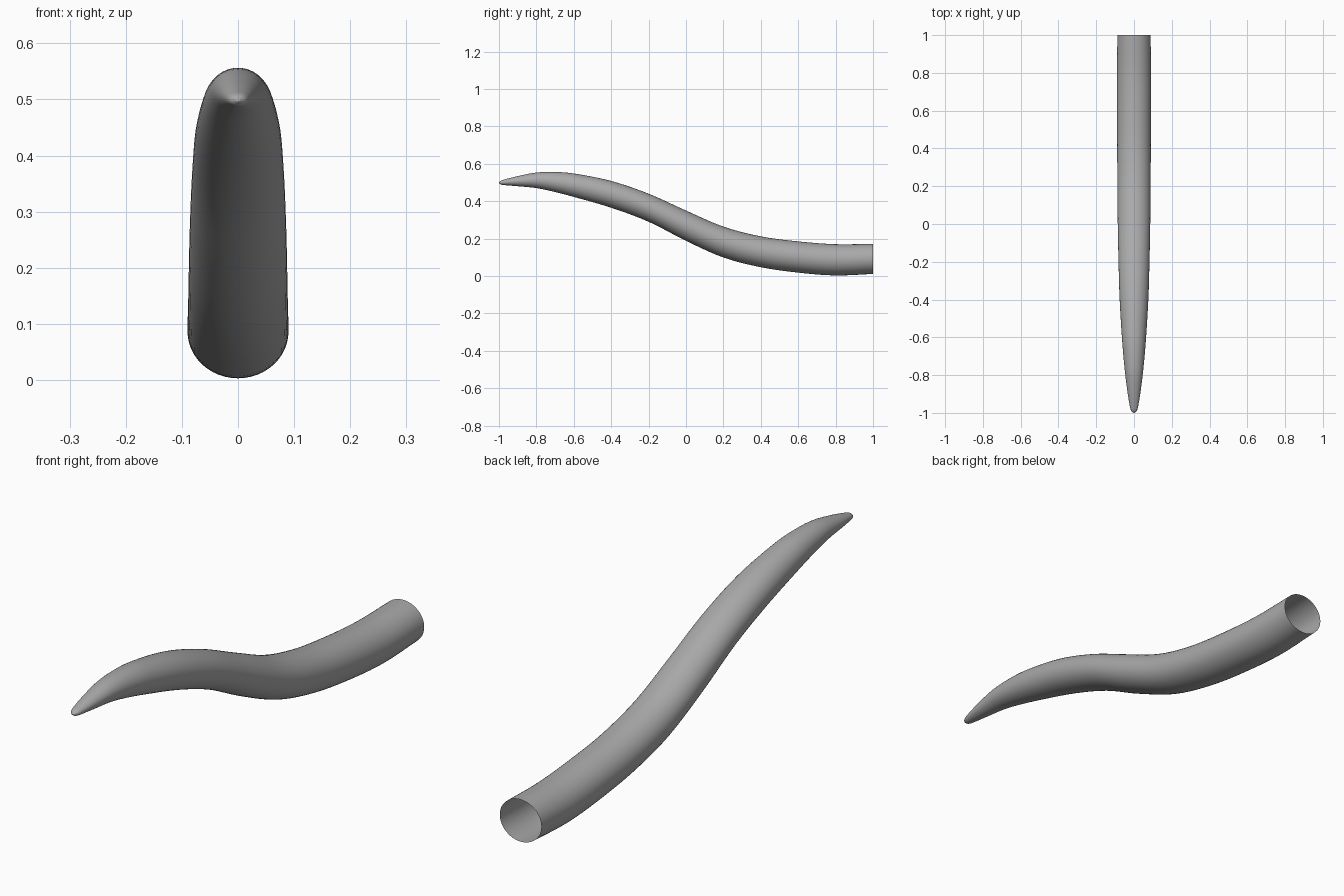
import bpy, bmesh, math

if "Cube" in bpy.data.objects:
    bpy.data.objects.remove(bpy.data.objects["Cube"])

# Stations along the horn: y, top z, bottom z, half width
STATIONS = [
    (-1.00, 0.500, 0.496, 0.003), (-0.99, 0.509, 0.489, 0.014),
    (-0.97, 0.516, 0.486, 0.021), (-0.90, 0.534, 0.480, 0.033),
    (-0.80, 0.553, 0.470, 0.046), (-0.70, 0.556, 0.449, 0.056),
    (-0.60, 0.548, 0.423, 0.064), (-0.40, 0.508, 0.365, 0.076),
    (-0.20, 0.440, 0.290, 0.082), (0.00, 0.350, 0.188, 0.086),
    (0.20, 0.264, 0.099, 0.088), (0.40, 0.212, 0.047, 0.089),
    (0.60, 0.185, 0.018, 0.090), (0.80, 0.170, 0.003, 0.090),
    (1.00, 0.172, 0.011, 0.088),
]
SIDES, STEPS = 48, 5


def slope(i, k):
    a, b = STATIONS[max(i - 1, 0)], STATIONS[min(i + 1, len(STATIONS) - 1)]
    return (b[k] - a[k]) / (b[0] - a[0])


def sample(i, t):
    """Smooth cubic blend between station i and the next."""
    a, b = STATIONS[i], STATIONS[i + 1]
    d = b[0] - a[0]
    out = [a[0] + d * t]
    for k in (1, 2, 3):
        out.append((2*t**3 - 3*t**2 + 1) * a[k] + (t**3 - 2*t**2 + t) * d * slope(i, k)
                   + (3*t**2 - 2*t**3) * b[k] + (t**3 - t**2) * d * slope(i + 1, k))
    return out


sections = [sample(i, s / STEPS) for i in range(len(STATIONS) - 1) for s in range(STEPS)]
sections.append(STATIONS[-1])

# Tapered tube: closed tip, open root
bm = bmesh.new()
rings = []
for y, top, bottom, half in sections:
    mid, h = (top + bottom) / 2, (top - bottom) / 2
    rings.append([bm.verts.new((half * math.cos(2 * math.pi * j / SIDES), y,
                                mid + h * math.sin(2 * math.pi * j / SIDES)))
                  for j in range(SIDES)])
for a, b in zip(rings, rings[1:]):
    for j in range(SIDES):
        n = (j + 1) % SIDES
        bm.faces.new((a[j], b[j], b[n], a[n]))
bm.faces.new(rings[0])
mesh = bpy.data.meshes.new("horn")
bm.to_mesh(mesh)
bm.free()

# Single flat colour, smooth shading
grey = bpy.data.materials.new("mid_grey")
grey.diffuse_color = (0.4, 0.4, 0.4, 1)
grey.use_nodes = True
grey.node_tree.nodes["Principled BSDF"].inputs["Base Color"].default_value = grey.diffuse_color
mesh.materials.append(grey)
horn = bpy.data.objects.new("horn", mesh)
bpy.context.collection.objects.link(horn)
for p in mesh.polygons:
    p.use_smooth = True
